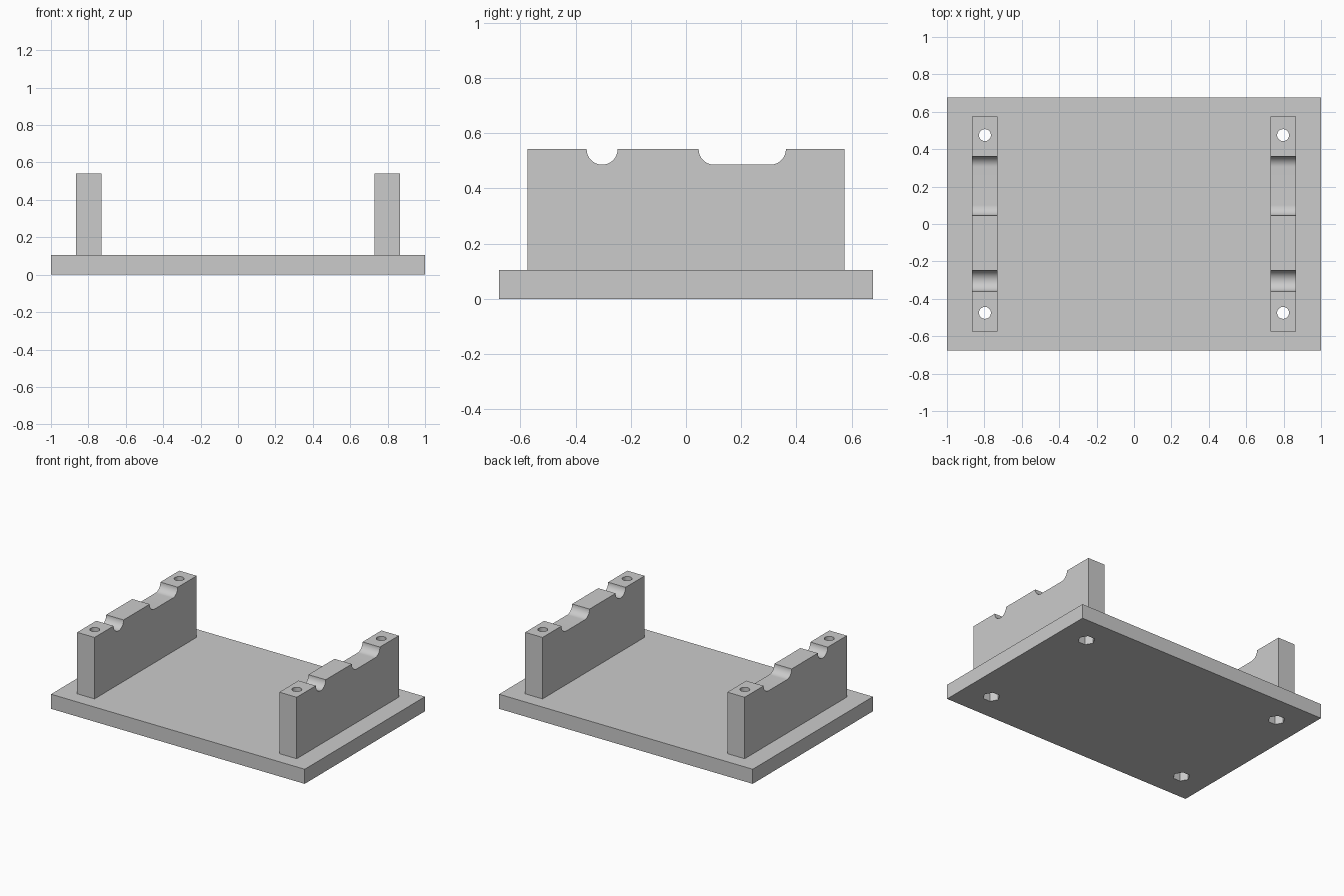
import bpy, bmesh, math
from mathutils import Matrix

cube = bpy.data.objects.get("Cube")
if cube:
    bpy.data.objects.remove(cube, do_unlink=True)

PLATE_TOP, WALL_TOP = 0.104, 0.542
WALL_X, WALL_T, WALL_Y = 0.797, 0.137, 0.575
HOLE_Y, HOLE_R = 0.475, 0.032
NUT_R, NUT_DEPTH = 0.056, 0.08
NOTCH_R = 0.056

grey = bpy.data.materials.new("grey")
grey.use_nodes = True
colour = (0.6, 0.6, 0.6, 1)
grey.diffuse_color = colour
grey.node_tree.nodes["Principled BSDF"].inputs["Base Color"].default_value = colour


def make_object(name, bm):
    bmesh.ops.recalc_face_normals(bm, faces=bm.faces)
    mesh = bpy.data.meshes.new(name)
    bm.to_mesh(mesh)
    bm.free()
    mesh.materials.append(grey)
    obj = bpy.data.objects.new(name, mesh)
    bpy.context.collection.objects.link(obj)
    return obj


def prisms(name, sides, radius, z0, z1):
    """Vertical cutters at the four bolt positions."""
    bm = bmesh.new()
    for x in (-WALL_X, WALL_X):
        for y in (-HOLE_Y, HOLE_Y):
            # the first corner of the prism points along x
            place = Matrix.Translation((x, y, (z0 + z1) / 2)) @ Matrix.Rotation(math.pi / 2, 4, "Z")
            bmesh.ops.create_cone(bm, cap_ends=True, segments=sides, radius1=radius,
                                  radius2=radius, depth=z1 - z0, matrix=place)
    obj = make_object(name, bm)
    obj.hide_render = True
    obj.hide_set(True)
    obj.display_type = "WIRE"
    return obj


def cut(obj, cutter):
    mod = obj.modifiers.new(cutter.name, "BOOLEAN")
    mod.operation = "DIFFERENCE"
    mod.solver = "EXACT"
    mod.object = cutter


def arc(y, start, end, steps=16):
    """Points of a notch arc centred on the wall's top edge."""
    angles = [math.radians(start + (end - start) * i / steps) for i in range(steps + 1)]
    return [(y + NOTCH_R * math.cos(a), WALL_TOP + NOTCH_R * math.sin(a)) for a in angles]


# Bolt holes and hexagonal nut pockets
bolt_cutter = prisms("bolt_hole_cutter", 32, HOLE_R, -0.1, 0.7)
nut_cutter = prisms("nut_pocket_cutter", 6, NUT_R, -0.1, NUT_DEPTH)

# Base plate
bm = bmesh.new()
bmesh.ops.create_cube(bm, size=1, matrix=Matrix.Translation((0, 0, PLATE_TOP / 2))
                      @ Matrix.Diagonal((2, 1.354, PLATE_TOP, 1)))
plate = make_object("base_plate", bm)
cut(plate, nut_cutter)
cut(plate, bolt_cutter)

# Support walls: side profile with a round notch and a wide rounded notch
profile = [(-WALL_Y, PLATE_TOP), (-WALL_Y, WALL_TOP)]
profile += arc(-0.304, 180, 360, 32)
profile += arc(0.102, 180, 270) + arc(0.306, 270, 360)
profile += [(WALL_Y, WALL_TOP), (WALL_Y, PLATE_TOP)]
walls = []
for name, side in (("left_support", 1), ("right_support", -1)):
    bm = bmesh.new()
    x = side * WALL_X - WALL_T / 2
    face = bm.faces.new([bm.verts.new((x, y, z)) for y, z in profile])
    grown = bmesh.ops.extrude_face_region(bm, geom=[face])
    moved = [v for v in grown["geom"] if isinstance(v, bmesh.types.BMVert)]
    bmesh.ops.translate(bm, verts=moved, vec=(WALL_T, 0, 0))
    wall = make_object(name, bm)
    cut(wall, bolt_cutter)
    walls.append(wall)

# Smooth the round surfaces, keep the edges sharp
bpy.ops.object.select_all(action="DESELECT")
for obj in walls + [plate]:
    obj.select_set(True)
bpy.context.view_layer.objects.active = plate
bpy.ops.object.shade_smooth_by_angle(angle=math.radians(30))
